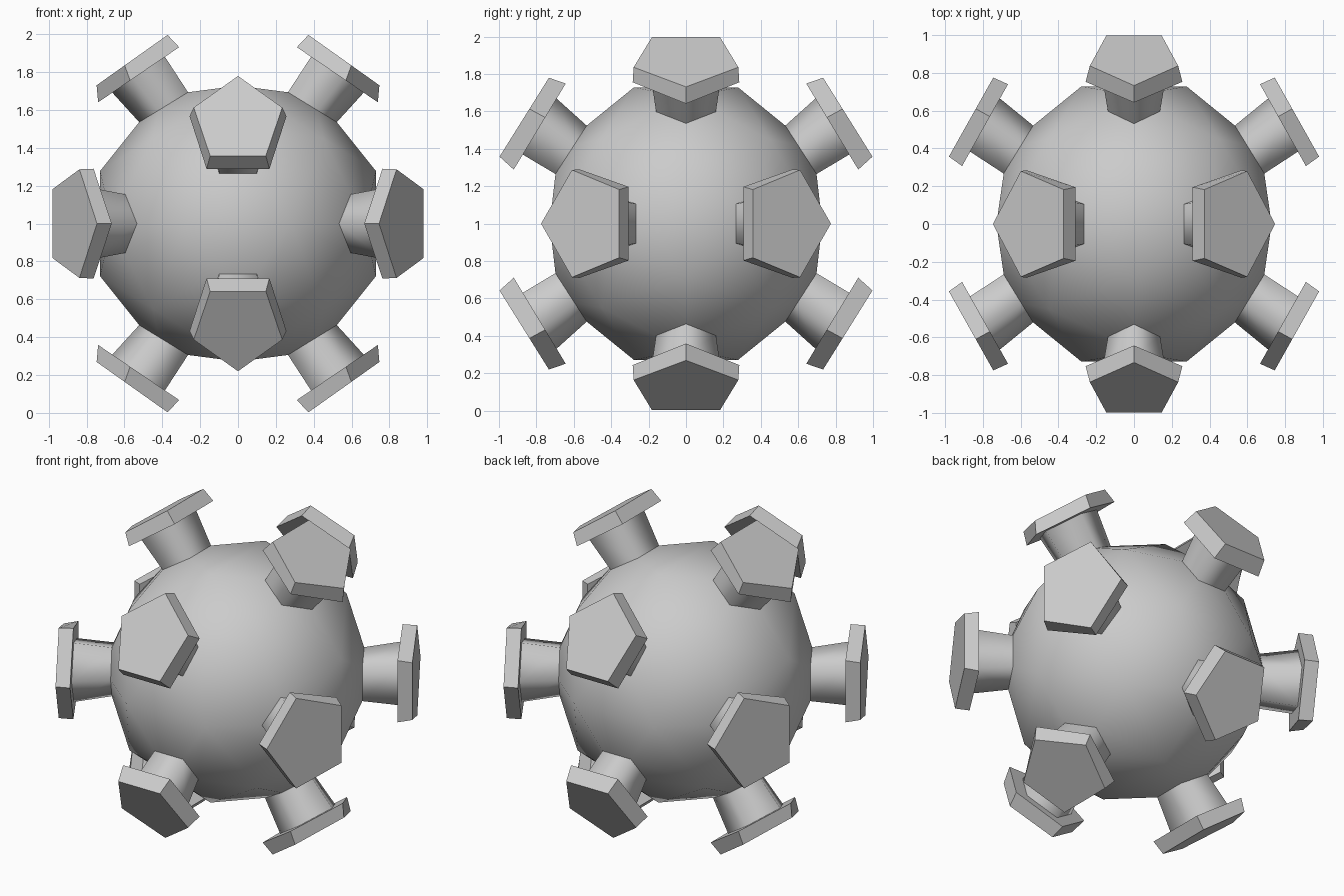
import bpy, bmesh, math
from mathutils import Vector
from itertools import product

if "Cube" in bpy.data.objects:
    bpy.data.objects.remove(bpy.data.objects["Cube"])

CENTRE = Vector((0, 0, 1))

# Pentagon rings per stud family: flat edge (a, c, half width), mid half width, apex (a, c).
# The axes (a, c, w) say which world axis each coordinate runs along.
FAMILIES = {
    "upper_lower": ((0, 2, 1),
                    ((.372, .997, .182), .280, (.747, .731)),
                    ((.311, .932, .195), .285, (.739, .641)),
                    ((.264, .694, .105), .160, (.522, .536))),
    "front_back": ((2, 1, 0),
                   ((.358, .997, .147), .234, (.780, .733)),
                   ((.289, .921, .166), .256, (.749, .643)),
                   ((.265, .698, .100), .138, (.524, .531))),
    "side": ((1, 0, 2),
             ((.357, .980, .182), .287, (.775, .745)),
             ((.307, .910, .197), .290, (.740, .667)),
             ((.267, .690, .105), .155, (.521, .534))),
}
R = .78
DODECA = ((.357 * R, .934 * R * .0, 0), 0, (0, 0))


def pentagon(ring, axes, sa, sc):
    (fa, fc, fw), mw, (pa, pc) = ring
    ma, mc = fa + (pa - fa) * .605, fc + (pc - fc) * .605
    pts = []
    for a, c, w in ((fa, fc, -fw), (fa, fc, fw), (ma, mc, mw), (pa, pc, 0), (ma, mc, -mw)):
        v = Vector((0, 0, 0))
        v[axes[0]], v[axes[1]], v[axes[2]] = a * sa, c * sc, w
        pts.append(v + CENTRE)
    return pts


def shrink(ring, k):
    (fa, fc, fw), mw, (pa, pc) = ring
    t = (1 - k) / 2
    return ((fa + (pa - fa) * t, fc + (pc - fc) * t, fw * k), mw * k,
            (pa + (fa - pa) * t, pc + (fc - pc) * t))


def core_pentagon(axes, sa, sc):
    # one face of a regular dodecahedron: flat edge, cube corners, apex
    p, q, s = .357 * R, .934 * R, .577 * R
    pts = []
    for a, c, w in ((0, q, -p), (0, q, p), (s, s, s), (q, p, 0), (s, s, -s)):
        v = Vector((0, 0, 0))
        v[axes[0]], v[axes[1]], v[axes[2]] = a * sa, c * sc, w
        pts.append(v + CENTRE)
    return pts


def loft(bm, rings, close_start, close_end):
    vs = [[bm.verts.new(p) for p in r] for r in rings]
    for lo, hi in zip(vs, vs[1:]):
        for i in range(5):
            j = (i + 1) % 5
            bm.faces.new((lo[i], lo[j], hi[j], hi[i]))
    if close_start:
        bm.faces.new(vs[0])
    if close_end:
        bm.faces.new(vs[-1])


def finish(bm, name, angle):
    bmesh.ops.remove_doubles(bm, verts=bm.verts, dist=.0005)
    bmesh.ops.recalc_face_normals(bm, faces=bm.faces)
    me = bpy.data.meshes.new(name)
    bm.to_mesh(me)
    bm.free()
    ob = bpy.data.objects.new(name, me)
    bpy.context.collection.objects.link(ob)
    bpy.ops.object.select_all(action='DESELECT')
    ob.select_set(True)
    bpy.context.view_layer.objects.active = ob
    bpy.ops.object.shade_smooth_by_angle(angle=math.radians(angle))


core = bmesh.new()
for name, (axes, outer, rim, base) in FAMILIES.items():
    stems, caps = bmesh.new(), bmesh.new()
    for sa, sc in product((1, -1), repeat=2):
        foot = pentagon(base, axes, sa, sc)
        # core: each dodecahedron face raised to the foot of its stud
        loft(core, (core_pentagon(axes, sa, sc), foot), False, True)
        # stem flares slightly towards the cap
        loft(stems, (foot, pentagon(shrink(rim, .65), axes, sa, sc)), True, True)
        # five-sided cap
        loft(caps, (pentagon(rim, axes, sa, sc), pentagon(outer, axes, sa, sc)), True, True)
    finish(stems, name + "_stems", 80)
    finish(caps, name + "_caps", 30)
finish(core, "round_core", 60)
